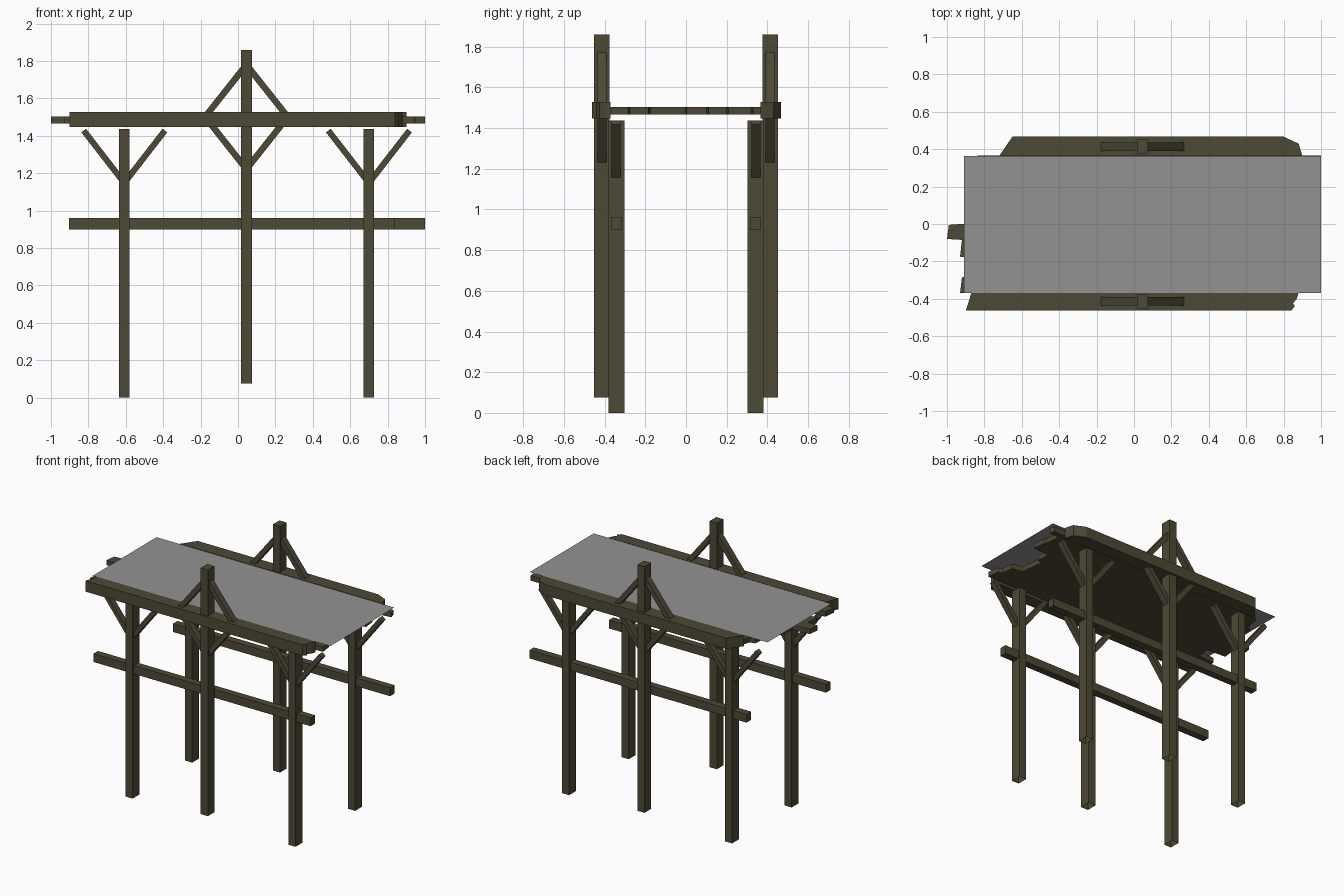
import bpy, bmesh, math
from mathutils import Vector

if "Cube" in bpy.data.objects:
    bpy.data.objects.remove(bpy.data.objects["Cube"])


def material(name, rgb):
    m = bpy.data.materials.new(name)
    m.diffuse_color = (*rgb, 1)
    m.use_nodes = True
    m.node_tree.nodes["Principled BSDF"].inputs["Base Color"].default_value = m.diffuse_color
    return m


WOOD = material("dark_wood", (0.077, 0.067, 0.036))
GREY = material("grey_sheet", (0.29, 0.29, 0.29))


def finish(name, bm, mat):
    me = bpy.data.meshes.new(name)
    bm.to_mesh(me)
    bm.free()
    me.materials.append(mat)
    ob = bpy.data.objects.new(name, me)
    bpy.context.collection.objects.link(ob)
    return ob


def prism(name, outline, z0, z1, open_bottom=False):
    """Extrude an xy outline from z0 to z1."""
    bm = bmesh.new()
    f = bm.faces.new([bm.verts.new((x, y, z0)) for x, y in outline])
    r = bmesh.ops.extrude_face_region(bm, geom=[f])
    vs = [v for v in r["geom"] if isinstance(v, bmesh.types.BMVert)]
    bmesh.ops.translate(bm, verts=vs, vec=(0, 0, z1 - z0))
    if all(abs(v.co.z - z0) > 1e-5 for f in bm.faces if len(f.verts) == len(outline) for v in f.verts):
        bm.faces.new([v for v in bm.verts if abs(v.co.z - z0) < 1e-5])
    bmesh.ops.recalc_face_normals(bm, faces=bm.faces)
    if open_bottom:
        low = [f for f in bm.faces if f.normal.z < -0.9]
        bmesh.ops.delete(bm, geom=low, context="FACES")
    return finish(name, bm, WOOD)


def box(name, x0, x1, y0, y1, z0, z1, open_bottom=False):
    return prism(name, [(x0, y0), (x1, y0), (x1, y1), (x0, y1)], z0, z1, open_bottom)


def brace(name, a, b, y, width, depth):
    """Slanted bar between two xz points."""
    d = Vector((b[0] - a[0], b[1] - a[1]))
    ob = box(name, -d.length / 2, d.length / 2, -depth / 2, depth / 2, -width / 2, width / 2)
    ob.location = ((a[0] + b[0]) / 2, y, (a[1] + b[1]) / 2)
    ob.rotation_euler = (0, -math.atan2(d.y, d.x), 0)


for side, s in (("front", -1), ("back", 1)):
    # end posts with Y braces, hollow at the foot
    for end, px in (("left", -0.608), ("right", 0.70)):
        ys = sorted((s * 0.303, s * 0.38))
        box(f"{side}_{end}_post", px - 0.028, px + 0.028, *ys, 0, 1.437, True)
        for k in (-1, 1):
            brace(f"{side}_{end}_brace", (px, 1.148), (px + k * 0.217, 1.428),
                  s * 0.344, 0.032, 0.042)
    # tall middle post with diamond braces
    ys = sorted((s * 0.376, s * 0.452))
    box(f"{side}_middle_post", 0.016, 0.074, *ys, 0.075, 1.86, True)
    for k in (-1, 1):
        brace(f"{side}_upper_brace", (0.045, 1.78), (0.045 + k * 0.21, 1.515), s * 0.413, 0.034, 0.046)
        brace(f"{side}_lower_brace", (0.045, 1.222), (0.045 + k * 0.21, 1.487), s * 0.413, 0.034, 0.046)
    # lower rail, the back one is shifted sideways
    dx = 0.0 if s < 0 else 0.16
    ys = sorted((s * 0.315, s * 0.367))
    box(f"{side}_rail", -0.903 + dx, 0.84 + dx, *ys, 0.90, 0.96)

# broken edge beams
prism("front_edge_beam", [(-0.90, -0.463), (0.84, -0.463), (0.86, -0.44), (0.85, -0.425),
                          (0.87, -0.40), (0.88, -0.37), (-0.87, -0.37), (-0.885, -0.42)], 1.448, 1.527)
prism("back_edge_beam", [(-0.72, 0.365), (0.90, 0.365), (0.88, 0.43), (0.80, 0.467),
                         (-0.65, 0.467)], 1.448, 1.527)

# deck slab with stepped broken ends: y0, y1, left end, right end
steps = [(-0.37, -0.285, -0.93, 0.94), (-0.275, -0.185, -0.79, 0.90), (-0.175, -0.085, -0.93, 0.81),
         (-0.08, -0.005, -1.0, 0.80), (0.005, 0.10, -0.86, 0.83), (0.11, 0.20, -0.84, 0.95),
         (0.21, 0.32, -0.79, 0.93), (0.33, 0.367, -0.74, 1.0)]
right = [p for y0, y1, x0, x1 in steps for p in ((x1, y0), (x1 - 0.01, y1))]
left = [p for y0, y1, x0, x1 in steps for p in ((x0, y0), (x0 + 0.01, y1))]
prism("deck_slab", right + left[::-1], 1.467, 1.503)

# grey sheet lying over the deck
bm = bmesh.new()
bm.faces.new([bm.verts.new(p) for p in ((-0.908, -0.37, 1.525), (1, -0.37, 1.525),
                                        (1, 0.363, 1.525), (-0.908, 0.363, 1.525))])
finish("deck_sheet", bm, GREY)
